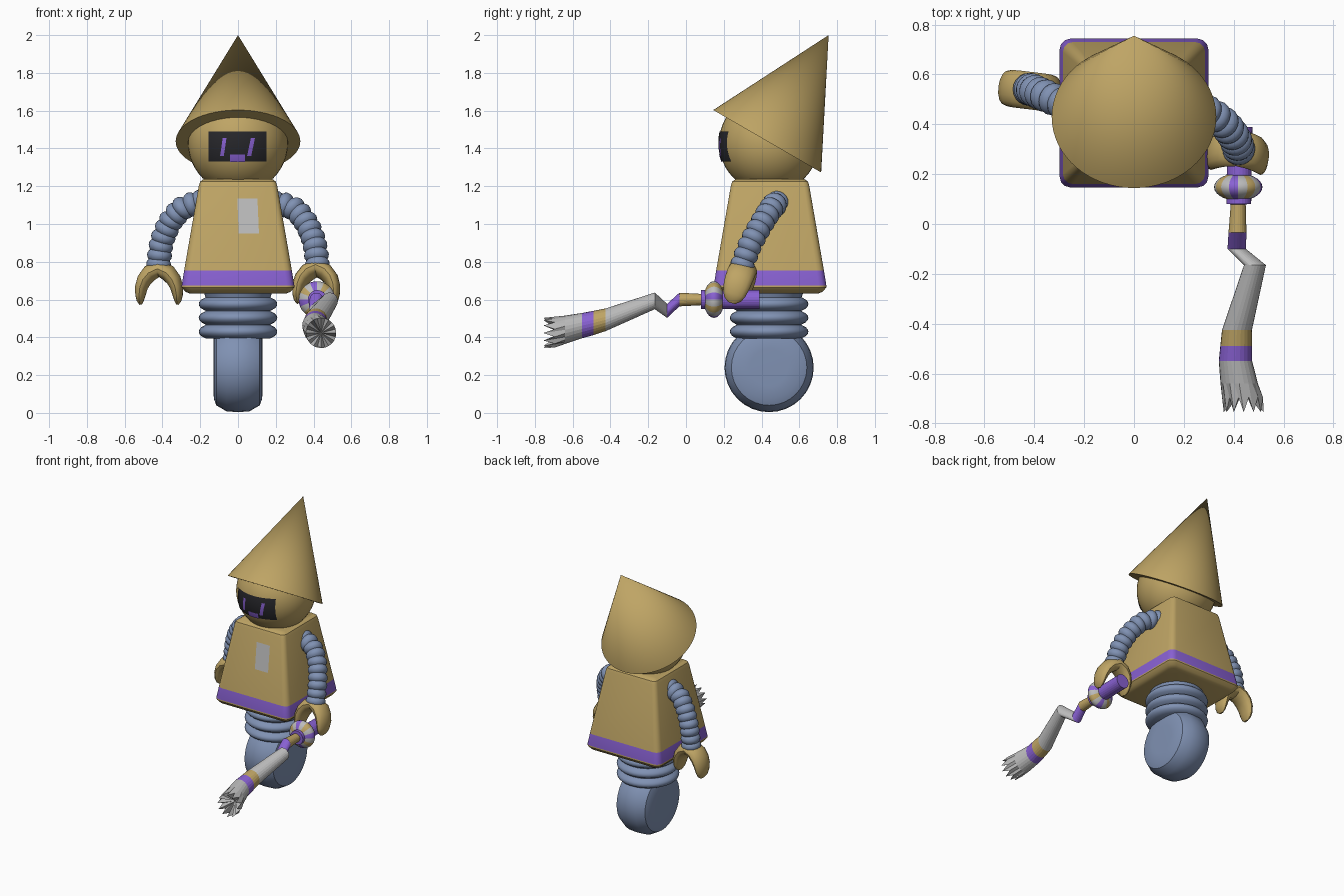
import bpy, bmesh, math
from mathutils import Vector, Matrix

if "Cube" in bpy.data.objects:
    bpy.data.objects.remove(bpy.data.objects["Cube"], do_unlink=True)


def material(name, *rgb):
    m = bpy.data.materials.new(name)
    m.use_nodes = True
    m.diffuse_color = (*rgb, 1)
    m.node_tree.nodes["Principled BSDF"].inputs["Base Color"].default_value = (*rgb, 1)
    return m


TAN, PURPLE, BLUE, SILVER, DARK = range(5)
MATS = [material("tan", .52, .375, .13), material("purple", .25, .12, .65),
        material("steel blue", .215, .285, .45), material("silver", .50, .50, .50),
        material("charcoal", .02, .02, .024)]
CY = 0.445                      # depth of the body axis
X, Y, Z = Vector((1, 0, 0)), Vector((0, 1, 0)), Vector((0, 0, 1))


def finish(name, bm, mat=None, smooth=True):
    """Turn a bmesh into an object; mat=None keeps per-face colours."""
    bmesh.ops.recalc_face_normals(bm, faces=bm.faces)
    me = bpy.data.meshes.new(name)
    for f in bm.faces:
        if mat is not None:
            f.material_index = mat
    bm.to_mesh(me)
    bm.free()
    for m in MATS:
        me.materials.append(m)
    ob = bpy.data.objects.new(name, me)
    bpy.context.collection.objects.link(ob)
    if smooth:
        bpy.ops.object.select_all(action='DESELECT')
        ob.select_set(True)
        bpy.context.view_layer.objects.active = ob
        bpy.ops.object.shade_smooth_by_angle(angle=math.radians(35))
    return ob


def circle(n):
    return [(math.cos(2 * math.pi * i / n), math.sin(2 * math.pi * i / n)) for i in range(n)]


def rounded_square(r, steps=4):
    pts = []
    for k in range(4):
        mid = math.pi / 4 + k * math.pi / 2
        cx, cy = (math.copysign(1 - r, f(mid)) for f in (math.cos, math.sin))
        for i in range(steps):
            a = k * math.pi / 2 + i / (steps - 1) * math.pi / 2
            pts.append((cx + r * math.cos(a), cy + r * math.sin(a)))
    return pts


def loft(sections, shape, colours):
    """Skin a shape through (centre, u, v) sections, one colour per span."""
    bm = bmesh.new()
    rings = [[bm.verts.new(c + u * a + v * b) for a, b in shape] for c, u, v in sections]
    n = len(shape)
    for s, (r, q) in enumerate(zip(rings, rings[1:])):
        for i in range(n):
            j = (i + 1) % n
            bm.faces.new((r[i], r[j], q[j], q[i])).material_index = colours[s]
    for ring, col in ((rings[0], colours[0]), (rings[-1], colours[-1])):
        bm.faces.new(ring).material_index = col
    return bm, rings


def patch(name, x0, x1, z0, z1, depth, mat, shear=0, n=10):
    """Thin plate that follows a front surface y = depth(x, z)."""
    bm = bmesh.new()
    grid = []
    for k in range(n + 1):
        z = z0 + (z1 - z0) * k / n
        xs = [x0 + (x1 - x0) * i / n + shear * (k / n - .5) for i in range(n + 1)]
        grid.append([bm.verts.new((x, depth(x, z), z)) for x in xs])
    for r, q in zip(grid, grid[1:]):
        for i in range(n):
            bm.faces.new((r[i], r[i + 1], q[i + 1], q[i]))
    return finish(name, bm, mat)


# Wheel: rounded tread turned about x
wheel = [(-.13, .10), (-.128, .165), (-.115, .20), (-.06, .232), (0, .236),
         (.06, .232), (.115, .20), (.128, .165), (.13, .10)]
bm, _ = loft([(Vector((x, .44, .24)), Y * r, Z * r) for x, r in wheel],
             circle(32), [BLUE] * len(wheel))
finish("wheel", bm)

# Waist: three stacked bulging rings
secs = []
for k in range(3):
    for i in range(7):
        r = .172 + .036 * math.sin(math.pi * i / 6) ** .7
        secs.append((Vector((0, .44, .395 + .073 * (k + i / 6.2))), X * r, Y * r))
secs.append((Vector((0, .44, .65)), X * .185, Y * .185))
bm, _ = loft(secs, circle(40), [BLUE] * len(secs))
finish("waist_rings", bm)

# Body: tapered rounded box with a coloured hem
body = [(.632, .255, TAN), (.642, .28, TAN), (.665, .298, TAN), (.675, .298, PURPLE),
        (.755, .285, TAN), (1.205, .207, TAN), (1.225, .2, TAN), (1.237, .183, TAN)]
bm, _ = loft([(Vector((0, CY, z)), X * h, Y * h) for z, h, c in body],
             rounded_square(.14), [c for z, h, c in body][:-1])
finish("body", bm)


def body_front(x, z):
    return CY - (.285 + (z - .755) / .45 * -.078) - .004


patch("chest_plate", .0, .107, .95, 1.135, body_front, SILVER, shear=-.008, n=1)

# Head with face screen
HEAD, R = Vector((0, .44, 1.43)), .265
bm = bmesh.new()
bmesh.ops.create_uvsphere(bm, u_segments=40, v_segments=24, radius=R,
                          matrix=Matrix.Translation(HEAD))
finish("head", bm, TAN)


def on_head(lift):
    return lambda x, z: HEAD.y - math.sqrt((R + lift) ** 2 - x * x - (z - HEAD.z) ** 2)


patch("face_screen", -.155, .15, 1.33, 1.49, on_head(.004), DARK, n=16)
patch("right_eye", -.088, -.068, 1.36, 1.455, on_head(.007), PURPLE, shear=.014)
patch("left_eye", .058, .08, 1.36, 1.455, on_head(.007), PURPLE, shear=.02)
patch("mouth", -.042, .036, 1.328, 1.368, on_head(.007), PURPLE)

# Pointed hat, leaning back
base, tip = Vector((0, .43, 1.438)), Vector((0, .755, 2))
axis = tip - base
bm = bmesh.new()
bmesh.ops.create_cone(bm, cap_ends=True, segments=64, radius1=.33, radius2=0,
                      depth=axis.length,
                      matrix=Matrix.Translation((base + tip) / 2)
                      @ axis.to_track_quat('Z', 'Y').to_matrix().to_4x4())
finish("hat", bm, TAN)


# Arms: flattened beads threaded along a bent path
def arm(name, path, count=10):
    pts = [Vector(p) for p in path]
    lengths = [(b - a).length for a, b in zip(pts, pts[1:])]
    bm = bmesh.new()
    for k in range(count):
        d, s = sum(lengths) * k / (count - 1), 0
        while s < len(lengths) - 1 and d > lengths[s]:
            d -= lengths[s]
            s += 1
        way = pts[s + 1] - pts[s]
        m = (Matrix.Translation(pts[s] + way.normalized() * d)
             @ way.to_track_quat('Z', 'Y').to_matrix().to_4x4()
             @ Matrix.Diagonal((.066, .066, .046, 1)))
        bmesh.ops.create_uvsphere(bm, u_segments=20, v_segments=12, radius=1, matrix=m)
    finish(name, bm, BLUE)


arm("left_arm", [(.2, .48, 1.11), (.28, .46, 1.095), (.345, .42, 1.035),
                 (.39, .37, .95), (.412, .33, .87), (.42, .30, .785)])
arm("right_arm", [(-.2, .47, 1.115), (-.28, .48, 1.095), (-.345, .51, 1.035),
                  (-.39, .53, .95), (-.412, .54, .87), (-.42, .54, .785)])


# Hands: an arched claw of varying thickness
def hand(name, place, tilt, turn):
    half = [(.098, -.232, .006, .02), (.1, -.212, .018, .046), (.1, -.185, .026, .06),
            (.094, -.14, .034, .07), (.078, -.1, .04, .074), (.048, -.064, .045, .075)]
    arch = half + [(0, -.042, .044, .075)] + [(-x, *rest) for x, *rest in reversed(half)]
    secs = []
    for i, (x, z, r, t) in enumerate(arch):
        a, b = arch[max(i - 1, 0)], arch[min(i + 1, len(arch) - 1)]
        normal = Vector((b[1] - a[1], 0, a[0] - b[0])).normalized()
        secs.append((Vector((x, 0, z)), normal * r, Y * t))
    bm, _ = loft(secs, circle(16), [TAN] * len(secs))
    bm.transform(Matrix.Translation(place) @ Matrix.Rotation(turn, 4, 'Z')
                 @ Matrix.Rotation(tilt, 4, 'X'))
    finish(name, bm)


hand("left_hand", (.418, .315, .805), -.28, -.1)
hand("right_hand", (-.418, .535, .805), 0, -.12)

# Staff: a crooked rod with bands and a jagged end
staff = [(.425, .39, .6, .05, PURPLE), (.42, .08, .6, .05, PURPLE), (.418, .079, .6, .03, TAN),
         (.415, -.035, .6, .036, PURPLE), (.412, -.1, .54, .037, SILVER),
         (.485, -.165, .593, .044, SILVER), (.413, -.425, .493, .06, TAN),
         (.41, -.49, .476, .064, PURPLE), (.407, -.55, .462, .067, SILVER),
         (.422, -.64, .44, .075, SILVER), (.44, -.695, .423, .08, SILVER)]
bm, rings = loft([(Vector((x, y, z)), X * r, Z * r) for x, y, z, r, c in staff],
                 circle(24), [c for *_, c in staff][:-1])
bm.faces.ensure_lookup_table()
hub = bmesh.ops.poke(bm, faces=[bm.faces[-1]])["verts"][0]
hub.co.y = -.66
for v in rings[-1][::2]:
    v.co.y = -.755
finish("staff", bm, smooth=False)

# Striped knob on the staff
bm = bmesh.new()
bmesh.ops.create_uvsphere(bm, u_segments=32, v_segments=14, radius=1)
for f in bm.faces:
    c = f.calc_center_median()
    sector = int((math.atan2(c.y, c.x) + math.pi) / (2 * math.pi) * 16)
    f.material_index = (PURPLE, SILVER, TAN, SILVER)[sector % 4]
bm.transform(Matrix.Translation((.418, .148, .6)) @ Matrix.Rotation(math.pi / 2, 4, 'X')
             @ Matrix.Diagonal((.097, .097, .055, 1)))
finish("staff_knob", bm)
